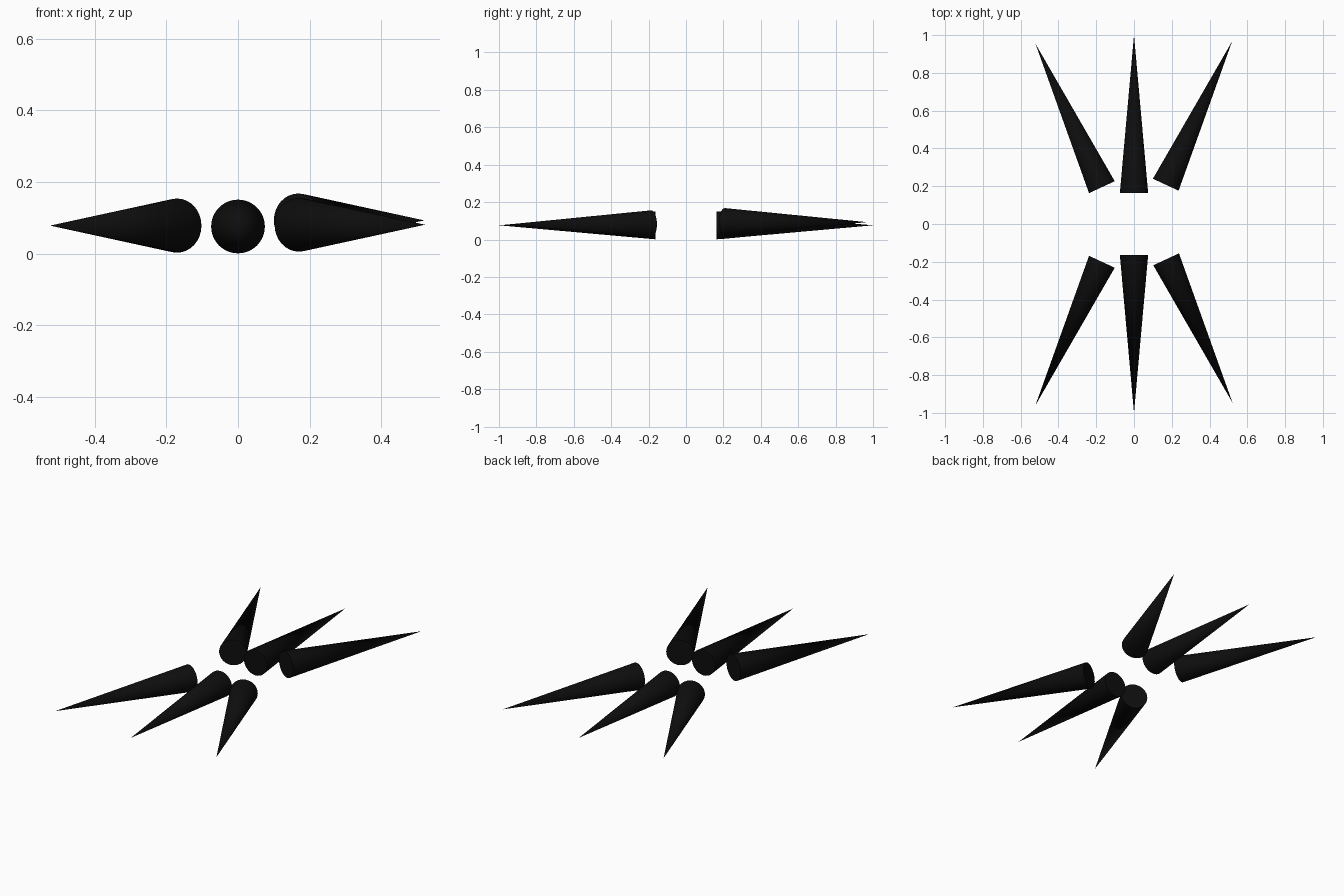
import bpy
from mathutils import Vector

if "Cube" in bpy.data.objects:
    bpy.data.objects.remove(bpy.data.objects["Cube"])

RADIUS, LENGTH = 0.075, 0.837

black = bpy.data.materials.new("black")
black.diffuse_color = (0.004, 0.004, 0.004, 1)
black.use_nodes = True
black.node_tree.nodes["Principled BSDF"].inputs["Base Color"].default_value = black.diffuse_color


def spike(name, base, direction):
    """Closed cone with its flat base centred at base, pointing along direction."""
    d = Vector(direction).normalized()
    centre = Vector(base) + d * LENGTH / 2
    bpy.ops.mesh.primitive_cone_add(
        vertices=32, radius1=RADIUS, radius2=0, depth=LENGTH, location=centre,
        rotation=d.to_track_quat('Z', 'Y').to_euler())
    ob = bpy.context.object
    ob.name = name
    ob.data.materials.append(black)
    bpy.ops.object.shade_smooth_by_angle(angle=0.6)


# middle pair
spike("front_middle_spike", (0, -0.163, 0.076), (0, -1, 0))
spike("back_middle_spike", (0, 0.163, 0.076), (0, 1, 0))

# splayed outer spikes, the right ones sit slightly higher
spike("front_left_spike", (-0.17, -0.20, 0.079), (-0.42, -0.907, 0))
spike("front_right_spike", (0.17, -0.187, 0.081), (0.42, -0.907, 0))
spike("back_left_spike", (-0.17, 0.195, 0.078), (-0.42, 0.907, 0))
spike("back_right_spike", (0.168, 0.208, 0.093), (0.42, 0.907, 0))
